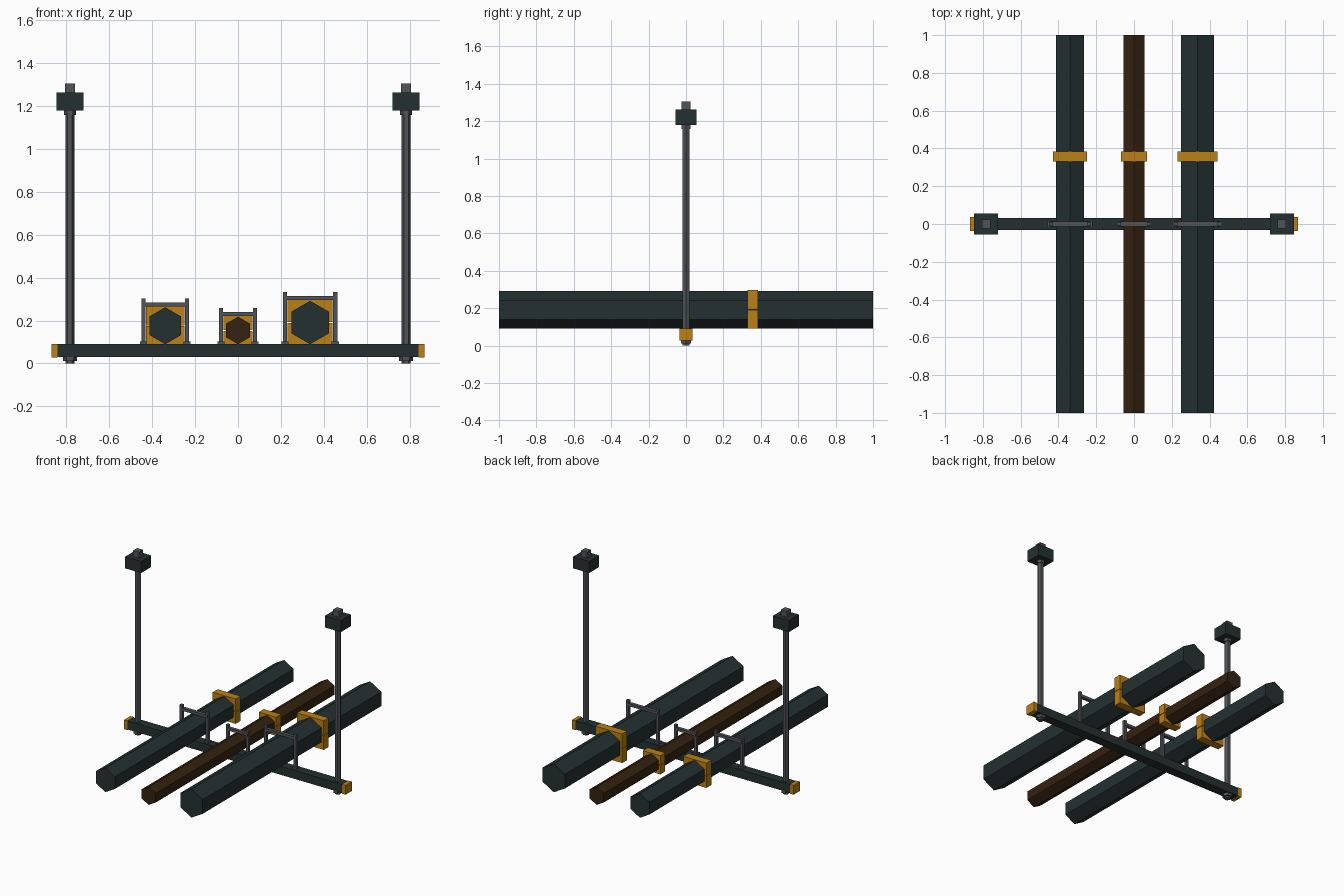
import bpy, math

if "Cube" in bpy.data.objects:
    bpy.data.objects.remove(bpy.data.objects["Cube"])


def material(name, r, g, b):
    m = bpy.data.materials.new(name)
    m.diffuse_color = (r, g, b, 1)
    m.use_nodes = True
    m.node_tree.nodes["Principled BSDF"].inputs["Base Color"].default_value = m.diffuse_color
    return m


TEAL = material("dark teal paint", 0.018, 0.030, 0.030)
STEEL = material("grey steel", 0.085, 0.088, 0.098)
BROWN = material("dark brown", 0.036, 0.016, 0.005)
YELLOW = material("amber yellow", 0.50, 0.22, 0.008)


def finish(name, mat):
    o = bpy.context.object
    o.name = name
    o.data.materials.append(mat)
    return o


def box(name, x, y, z, mat):
    """Box from (min, max) ranges."""
    bpy.ops.mesh.primitive_cube_add(
        size=1, location=[(a + b) / 2 for a, b in (x, y, z)])
    bpy.context.object.scale = [b - a for a, b in (x, y, z)]
    return finish(name, mat)


def hexagon(name, loc, r, length, mat, rot=(0, 0, 0)):
    bpy.ops.mesh.primitive_cylinder_add(
        vertices=6, radius=r, depth=length, location=loc, rotation=rot)
    return finish(name, mat)


BEAM_TOP = 0.09

# Cross beam
box("cross_beam", (-0.845, 0.845), (-0.033, 0.033), (0.03, BEAM_TOP), TEAL)

for side, s in (("left", -1), ("right", 1)):
    # Beam end caps
    box(side + "_end_cap", sorted((s * 0.842, s * 0.869)),
        (-0.036, 0.036), (0.027, 0.092), YELLOW)
    # Hanger rod with nuts and ceiling anchor
    x = s * 0.783
    hexagon(side + "_hanger_rod", (x, 0, 0.64), 0.021, 1.28, STEEL,
            (0, 0, math.pi / 2))
    hexagon(side + "_lower_nut", (x, 0, 0.021), 0.032, 0.020, STEEL,
            (0, 0, math.pi / 2))
    hexagon(side + "_upper_nut", (x, 0, 1.17), 0.027, 0.022, STEEL,
            (0, 0, math.pi / 2))
    box(side + "_anchor_block", (x - 0.063, x + 0.063),
        (-0.056, 0.056), (1.18, 1.262), TEAL)
    box(side + "_anchor_stud", (x - 0.023, x + 0.023),
        (-0.023, 0.023), (1.26, 1.304), STEEL)

# Pipes: name, x, radius, bracket half width, colour
for name, x, r, w, mat in (("left_pipe", -0.339, 0.086, 0.111, TEAL),
                           ("middle_pipe", 0.0, 0.064, 0.089, BROWN),
                           ("right_pipe", 0.336, 0.101, 0.127, TEAL)):
    zc = BEAM_TOP + r
    hexagon(name, (x, 0, zc), r, 2.0, mat, (math.pi / 2, 0, 0))

    # Split collar around the pipe
    c = r + 0.004
    y = (0.330, 0.385)
    box(name + "_collar_lower", (x - c, x + c), y, (zc - r, zc - 0.002), YELLOW)
    box(name + "_collar_upper", (x - c, x + c), y, (zc + 0.002, zc + c), YELLOW)

    # Bracket posts, feet and crossbar
    bar = zc + r + 0.003
    for side, s in (("left", -1), ("right", 1)):
        px = x + s * (w - 0.010)
        box(f"{name}_{side}_post", (px - 0.010, px + 0.010),
            (-0.010, 0.010), (BEAM_TOP - 0.01, bar + 0.038), STEEL)
        box(f"{name}_{side}_foot", (px - 0.017, px + 0.017),
            (-0.017, 0.017), (BEAM_TOP, BEAM_TOP + 0.012), STEEL)
    box(name + "_crossbar", (x - w + 0.005, x + w - 0.005),
        (-0.012, 0.012), (bar, bar + 0.019), STEEL)
